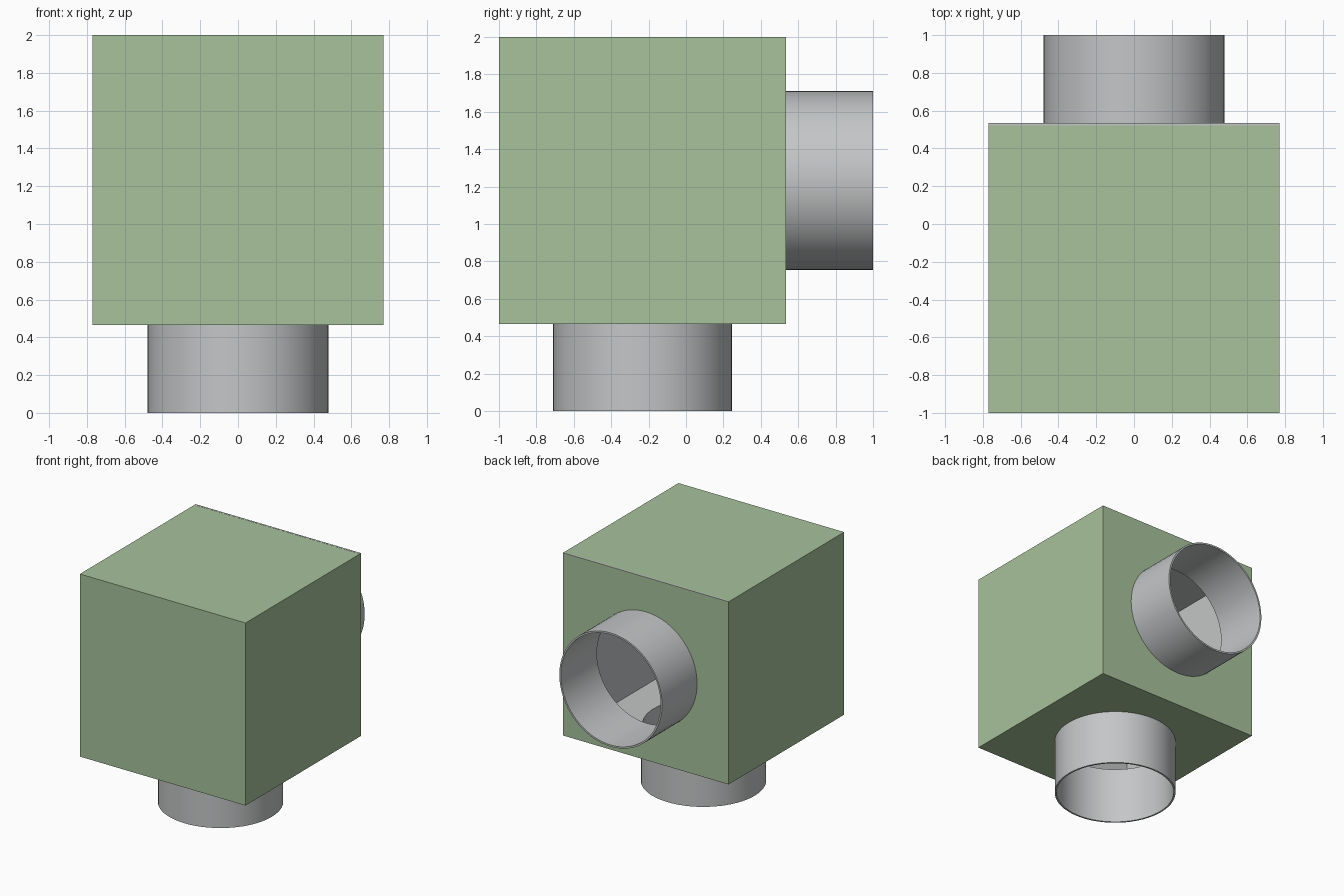
import bpy, bmesh, math
from mathutils import Matrix, Vector

if "Cube" in bpy.data.objects:
    bpy.data.objects.remove(bpy.data.objects["Cube"])

LO = Vector((-0.77, -1.0, 0.465))      # box corners
HI = Vector((0.77, 0.535, 2.0))
MID = (LO + HI) / 2
WALL = 0.014
R_OUT, R_IN, SEGS = 0.478, 0.464, 64


def material(name, rgb):
    m = bpy.data.materials.new(name)
    m.diffuse_color = (*rgb, 1)
    m.use_nodes = True
    m.node_tree.nodes["Principled BSDF"].inputs["Base Color"].default_value = m.diffuse_color
    return m


green = material("green_paint", (0.39, 0.54, 0.33))
grey = material("grey_metal", (0.55, 0.565, 0.57))


def add_object(name, bm):
    bmesh.ops.recalc_face_normals(bm, faces=bm.faces[:])
    me = bpy.data.meshes.new(name)
    bm.to_mesh(me)
    bm.free()
    ob = bpy.data.objects.new(name, me)
    bpy.context.collection.objects.link(ob)
    return ob


def box(name, lo, hi):
    bm = bmesh.new()
    bmesh.ops.create_cube(bm, size=1, matrix=Matrix.Translation((lo + hi) / 2)
                          @ Matrix.Diagonal((*(hi - lo), 1)))
    return add_object(name, bm)


def axis_matrix(start, back):
    turn = Matrix.Rotation(-math.pi / 2, 4, 'X') if back else Matrix.Identity(4)
    return Matrix.Translation(start) @ turn


def plug(name, matrix, length):
    bm = bmesh.new()
    bmesh.ops.create_cone(bm, cap_ends=True, segments=SEGS, radius1=R_IN, radius2=R_IN,
                          depth=length, matrix=matrix)
    return add_object(name, bm)


def pipe(name, matrix, length):
    # Thin tube made by sweeping a rectangular wall section around the axis
    bm = bmesh.new()
    rings = []
    for r, z in ((R_OUT, 0), (R_OUT, length), (R_IN, length), (R_IN, 0)):
        rings.append([bm.verts.new(matrix @ Vector((r * math.cos(a), r * math.sin(a), z)))
                      for a in (2 * math.pi * i / SEGS for i in range(SEGS))])
    for k in range(4):
        a, b = rings[k], rings[(k + 1) % 4]
        for i in range(SEGS):
            j = (i + 1) % SEGS
            bm.faces.new((a[i], a[j], b[j], b[i]))
    ob = add_object(name, bm)
    ob.data.materials.append(grey)
    bpy.ops.object.select_all(action='DESELECT')
    ob.select_set(True)
    bpy.context.view_layer.objects.active = ob
    bpy.ops.object.shade_smooth_by_angle(angle=math.radians(35))
    return ob


# Hollow box with round openings in the floor and the back
housing = box("box_housing", LO, HI)
w = Vector((WALL,) * 3)
cutters = [box("cavity_cutter", LO + w, HI - w),
           plug("floor_cutter", axis_matrix((0, MID.y, LO.z), False), 0.2),
           plug("back_cutter", axis_matrix((0, HI.y, MID.z), True), 0.2)]
for c in cutters:
    mod = housing.modifiers.new("cut", 'BOOLEAN')
    mod.operation, mod.solver, mod.object = 'DIFFERENCE', 'EXACT', c
deps = bpy.context.evaluated_depsgraph_get()
cut_mesh = bpy.data.meshes.new_from_object(housing.evaluated_get(deps))
housing.modifiers.clear()
housing.data = cut_mesh
for c in cutters:
    bpy.data.objects.remove(c)

# Painted outside, bare metal inside
cut_mesh.materials.clear()
cut_mesh.materials.append(green)
cut_mesh.materials.append(grey)
for p in cut_mesh.polygons:
    pts = [cut_mesh.vertices[v].co for v in p.vertices]
    outside = any(all(abs(q[i] - lim[i]) < 1e-4 for q in pts)
                  for i in range(3) for lim in (LO, HI))
    p.material_index = 0 if outside else 1

# Bare metal edge along the top of the back panel
edge = box("back_panel_edge", Vector((LO.x, HI.y - WALL, HI.z - 0.001)),
           Vector((HI.x, HI.y, HI.z + 0.001)))
edge.data.materials.append(grey)

# Connecting pipes
pipe("bottom_pipe", axis_matrix((0, MID.y, 0), False), LO.z)
pipe("back_pipe", axis_matrix((0, HI.y, MID.z), True), 1 - HI.y)
